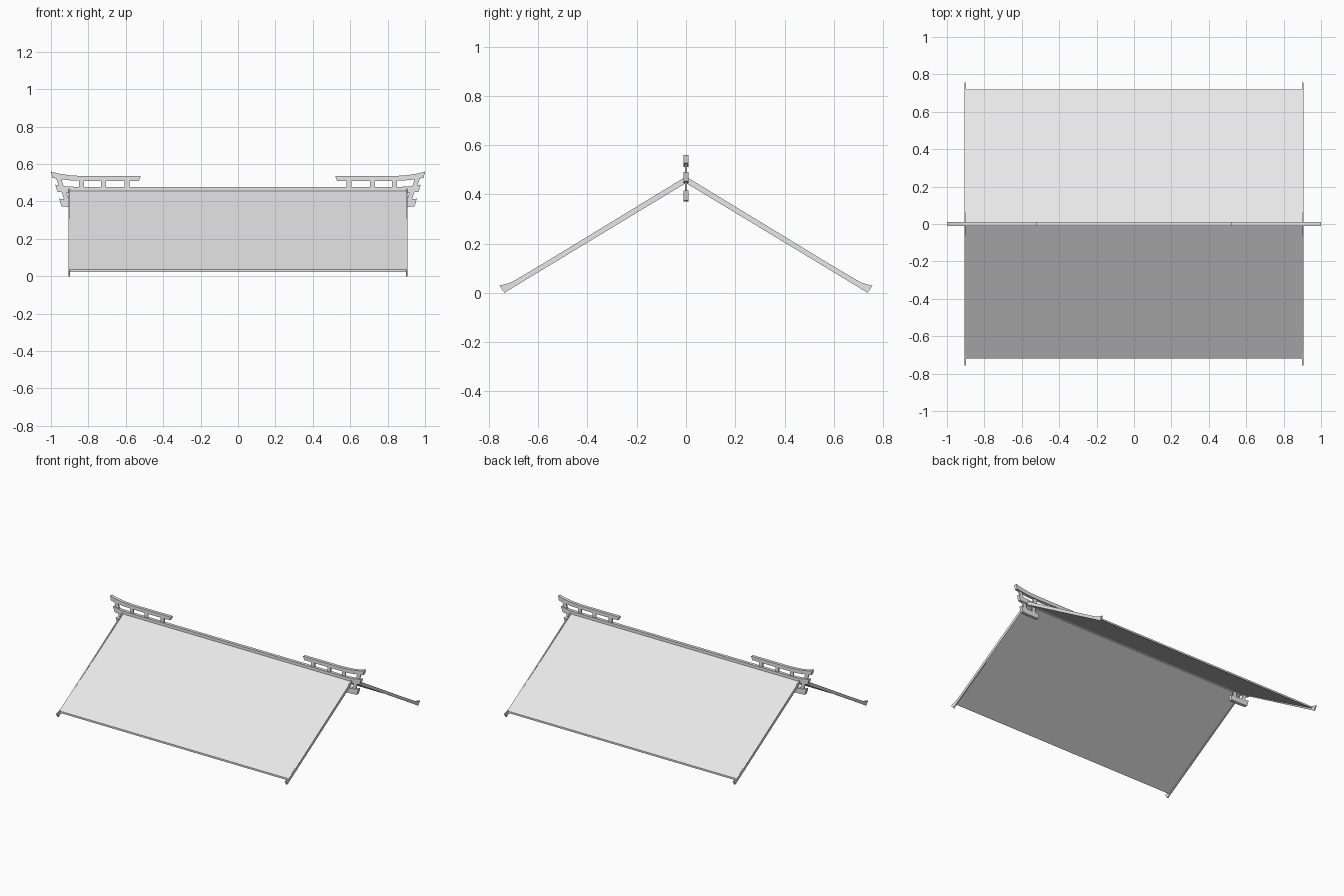
import bpy
import bmesh

cube = bpy.data.objects.get("Cube")
if cube:
    bpy.data.objects.remove(cube, do_unlink=True)

grey = bpy.data.materials.new("plain_grey")
grey.use_nodes = True
grey.diffuse_color = (0.8, 0.8, 0.8, 1)
grey.node_tree.nodes["Principled BSDF"].inputs["Base Color"].default_value = (0.8, 0.8, 0.8, 1)


def prism(name, outline, low, high, axis):
    """Extrude a 2D outline along x (outline in y, z) or y (outline in x, z)."""
    def place(p, depth):
        return (depth, p[0], p[1]) if axis == "x" else (p[0], depth, p[1])

    bm = bmesh.new()
    start = [bm.verts.new(place(p, low)) for p in outline]
    end = [bm.verts.new(place(p, high)) for p in outline]
    bm.faces.new(start)
    bm.faces.new(end)
    for i in range(len(outline)):
        j = (i + 1) % len(outline)
        bm.faces.new((start[i], start[j], end[j], end[i]))
    bmesh.ops.recalc_face_normals(bm, faces=bm.faces)
    mesh = bpy.data.meshes.new(name)
    bm.to_mesh(mesh)
    bm.free()
    mesh.materials.append(grey)
    obj = bpy.data.objects.new(name, mesh)
    bpy.context.collection.objects.link(obj)
    return obj


def mirrored(points):
    return points + [(-a, b) for a, b in reversed(points)]


def post(name, side, bottom, top, width=0.026):
    """Thin upright, optionally leaning outward, from bottom to top centre points."""
    h = width / 2
    outline = [(bottom[0] - h, bottom[1]), (bottom[0] + h, bottom[1]),
               (top[0] + h, top[1]), (top[0] - h, top[1])]
    prism(name, [(side * x, z) for x, z in outline], -0.005, 0.005, "y")


BEAM = 0.011

# Two sloping roof panels
for name, s in (("front", -1), ("back", 1)):
    panel = [(0, 0.463), (s * 0.72, 0.036), (s * 0.72, 0.023), (0, 0.45)]
    prism(name + "_roof_panel", panel, -0.9, 0.9, "x")

# Gable boards with flared feet
upper = [(0, 0.472), (0.69, 0.052), (0.72, 0.039), (0.757, 0.029)]
lower = [(0.737, 0.0), (0.70, 0.023), (0, 0.446)]
board = upper + lower
for name, s in (("left", 1), ("right", -1)):
    for end, d in (("front", -1), ("back", 1)):
        prism(f"{name}_{end}_gable_board", [(d * y, z) for y, z in board],
              s * 0.897, s * 0.905, "x")

# Ridge beam with upturned ends
ridge_top = [(0.85, 0.477), (0.92, 0.481), (0.977, 0.49)]
ridge_bottom = [(0.965, 0.452), (0.91, 0.446), (0.85, 0.444)]
half = ridge_top + ridge_bottom
prism("ridge_beam", mirrored(half), -BEAM, BEAM, "y")

# Crest rails, hanging blocks and their uprights at both ends
rail = [(0.52, 0.535), (0.82, 0.535), (0.9, 0.54), (0.96, 0.549), (1.0, 0.56),
        (0.993, 0.527), (0.95, 0.519), (0.89, 0.512), (0.82, 0.51), (0.53, 0.51)]
block = [(0.81, 0.405), (0.9, 0.408), (0.956, 0.415),
         (0.944, 0.374), (0.9, 0.37), (0.815, 0.37)]
for name, s in (("left", 1), ("right", -1)):
    prism(name + "_crest_rail", [(s * x, z) for x, z in rail], -BEAM, BEAM, "y")
    prism(name + "_hanging_block", [(s * x, z) for x, z in block], -BEAM, BEAM, "y")
    for i, x in enumerate((0.593, 0.72, 0.836)):
        post(f"{name}_crest_post_{i + 1}", s, (x, 0.47), (x, 0.515))
    post(name + "_crest_end_post", s, (0.944, 0.478), (0.959, 0.525))
    post(name + "_block_end_post", s, (0.915, 0.405), (0.931, 0.452))
    post(name + "_block_inner_post", s, (0.845, 0.4), (0.845, 0.45))
